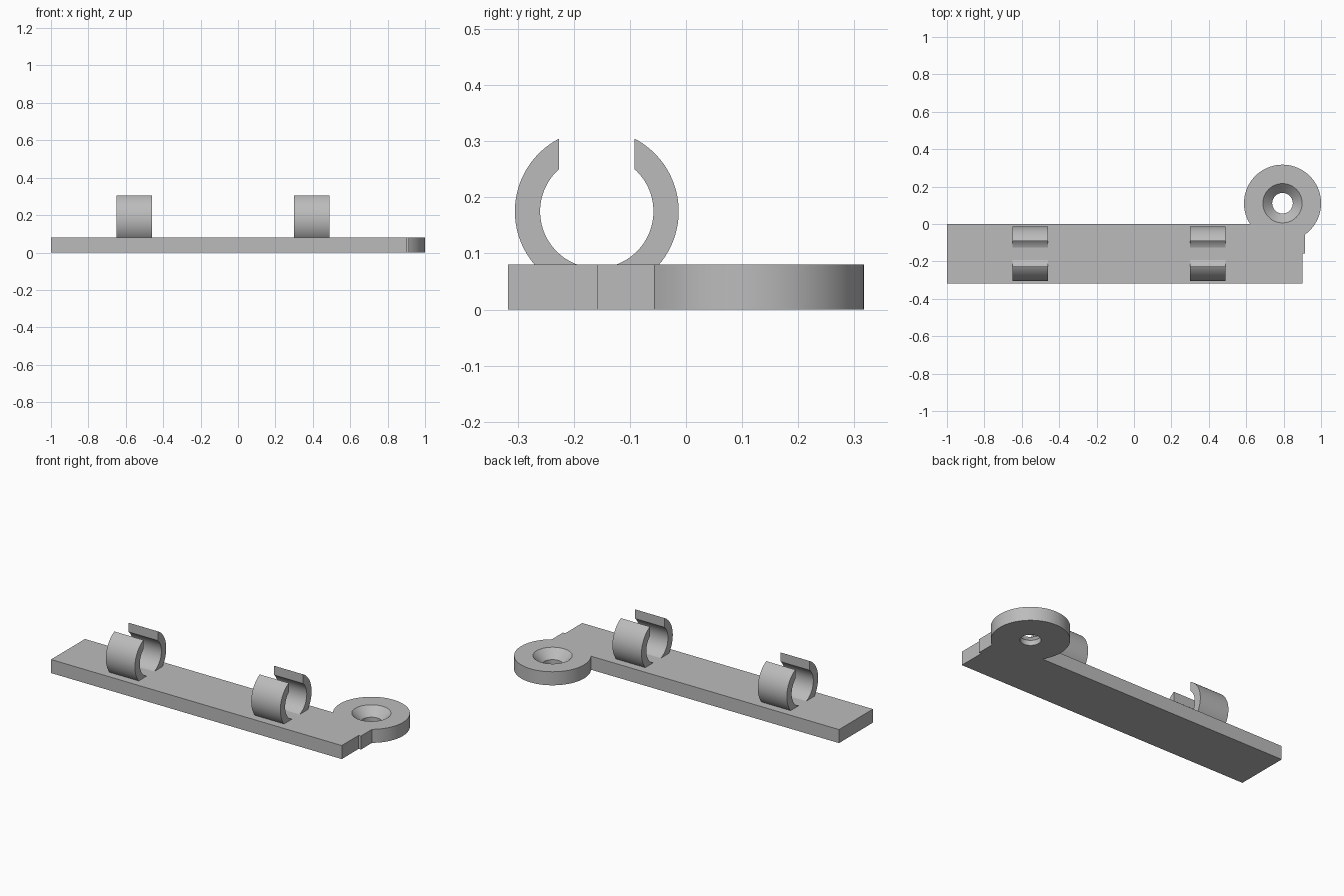
import bpy, bmesh
from math import sin, cos, pi, asin, acos, sqrt, atan2, radians
from mathutils import Vector

if "Cube" in bpy.data.objects:
    bpy.data.objects.remove(bpy.data.objects["Cube"], do_unlink=True)

grey = bpy.data.materials.new("light grey plastic")
grey.use_nodes = True
colour = (0.5, 0.5, 0.5, 1)
grey.diffuse_color = colour
grey.node_tree.nodes["Principled BSDF"].inputs["Base Color"].default_value = colour

THICK = 0.08


def arc(cx, cy, r, a0, a1, n):
    return [(cx + r * cos(a0 + (a1 - a0) * i / n), cy + r * sin(a0 + (a1 - a0) * i / n))
            for i in range(n + 1)]


def finish(name, bm):
    bmesh.ops.recalc_face_normals(bm, faces=bm.faces)
    mesh = bpy.data.meshes.new(name)
    bm.to_mesh(mesh)
    bm.free()
    mesh.materials.append(grey)
    obj = bpy.data.objects.new(name, mesh)
    bpy.context.collection.objects.link(obj)
    return obj


def extrude(name, points, depth):
    """Extrude a closed outline of 3D points along a vector."""
    bm = bmesh.new()
    face = bm.faces.new([bm.verts.new(p) for p in points])
    side = bmesh.ops.extrude_face_region(bm, geom=[face], use_keep_orig=True)
    moved = [v for v in side["geom"] if isinstance(v, bmesh.types.BMVert)]
    bmesh.ops.translate(bm, verts=moved, vec=Vector(depth))
    return finish(name, bm)


def smooth(obj):
    bpy.ops.object.select_all(action="DESELECT")
    obj.select_set(True)
    bpy.context.view_layer.objects.active = obj
    bpy.ops.object.shade_smooth_by_angle(angle=radians(30))


# Base plate with stepped end and rounded screw lug
ex, ey, er = 0.794, 0.111, 0.206
step_x = 0.915
start = atan2(-sqrt(er ** 2 - (step_x - ex) ** 2), step_x - ex)
outline = [(-1, 0), (-1, -0.317), (0.9, -0.317), (0.9, -0.159), (step_x, -0.159)]
outline += arc(ex, ey, er, start, pi + asin(ey / er), 72)
base = extrude("base_plate", [(x, y, 0) for x, y in outline], (0, 0, THICK))

# Countersunk screw hole, revolved as a cutter
bm = bmesh.new()
rings = []
for r, z in ((0.055, -0.05), (0.055, 0.03), (0.105, THICK), (0.105, 0.15)):
    rings.append([bm.verts.new((x, y, z)) for x, y in arc(ex, ey, r, 0, 2 * pi, 64)[:-1]])
for low, high in zip(rings, rings[1:]):
    for i in range(64):
        j = (i + 1) % 64
        bm.faces.new((low[i], low[j], high[j], high[i]))
bm.faces.new(rings[0])
bm.faces.new(rings[-1])
cutter = finish("screw_hole_cutter", bm)
cutter.hide_render = True
cut = base.modifiers.new("screw hole", "BOOLEAN")
cut.object = cutter
cut.solver = "EXACT"
bpy.context.view_layer.objects.active = base
bpy.ops.object.modifier_apply(modifier=cut.name)
bpy.data.objects.remove(cutter, do_unlink=True)
smooth(base)

# Open ring clips: two mirrored jaws each, trimmed at the plate and at the mouth
cy, cz, outer, inner, mouth = -0.159, 0.175, 0.146, 0.101, 0.067
drop = THICK - cz
jaw = arc(0, cz, outer, asin(drop / outer), acos(mouth / outer), 32)
jaw += arc(0, cz, inner, acos(mouth / inner), asin(drop / inner), 32)
for clip, x in (("right", -0.65), ("left", 0.30)):
    for part, side in (("front", -1), ("back", 1)):
        pts = [(x, cy + side * y, z) for y, z in jaw]
        smooth(extrude(f"{clip}_clip_{part}_jaw", pts, (0.19, 0, 0)))
